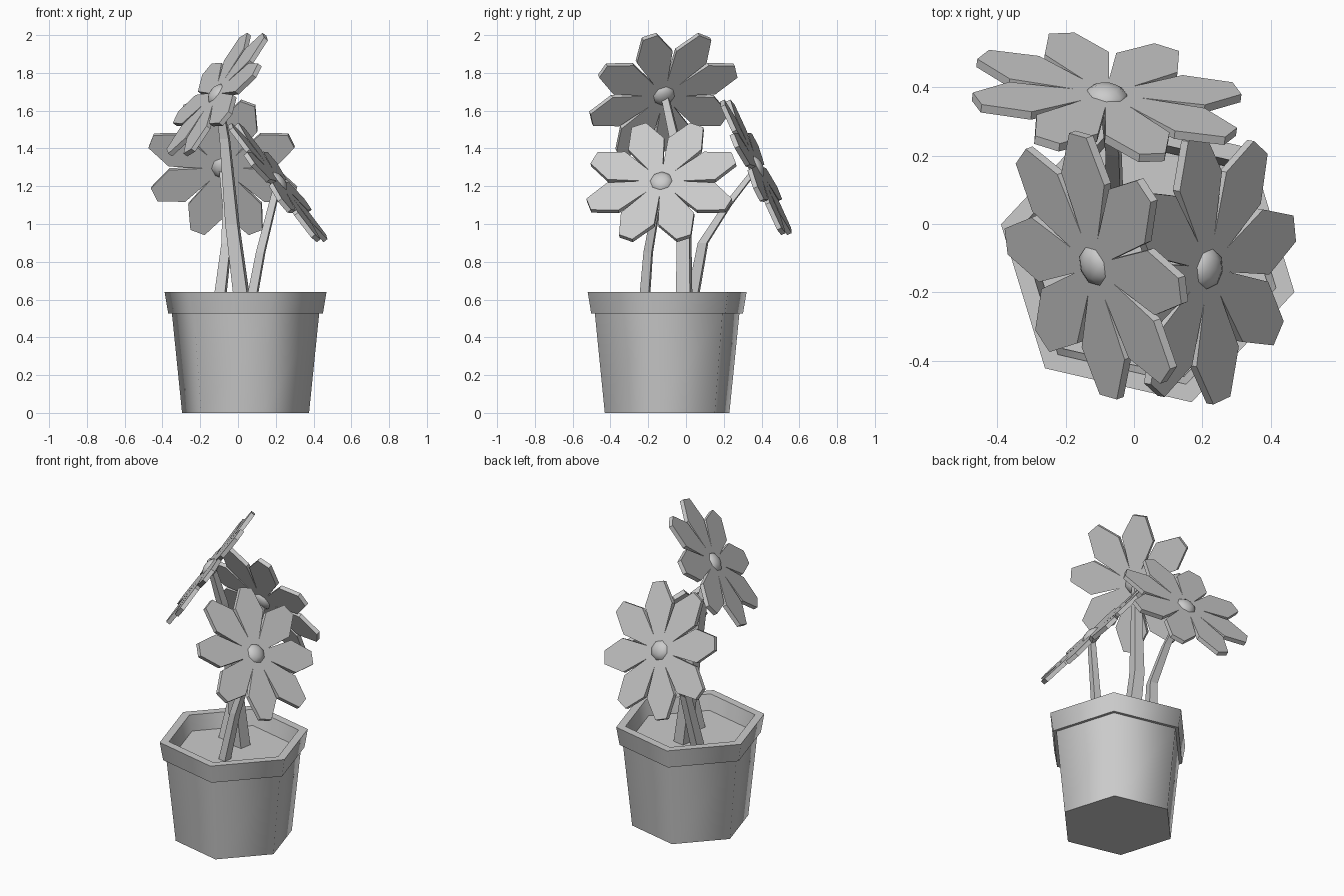
import bpy, bmesh, math
from mathutils import Vector, Matrix

if "Cube" in bpy.data.objects:
    bpy.data.objects.remove(bpy.data.objects["Cube"])


def make_object(name, bm, smooth=None):
    bmesh.ops.recalc_face_normals(bm, faces=bm.faces)
    me = bpy.data.meshes.new(name)
    bm.to_mesh(me)
    bm.free()
    ob = bpy.data.objects.new(name, me)
    bpy.context.collection.objects.link(ob)
    if smooth:
        bpy.ops.object.select_all(action='DESELECT')
        ob.select_set(True)
        bpy.context.view_layer.objects.active = ob
        bpy.ops.object.shade_smooth_by_angle(angle=math.radians(smooth))
    return ob


def bridge(bm, a, b):
    n = len(a)
    for i in range(n):
        j = (i + 1) % n
        bm.faces.new((a[i], a[j], b[j], b[i]))


def lathe(name, profile, centre, sides, turn):
    bm = bmesh.new()
    rings = []
    for r, z in profile:
        rings.append([bm.verts.new((
            centre[0] + r * math.cos(turn + i * math.tau / sides),
            centre[1] + r * math.sin(turn + i * math.tau / sides), z))
            for i in range(sides)])
    for a, b in zip(rings, rings[1:]):
        bridge(bm, a, b)
    bm.faces.new(rings[0])
    bm.faces.new(rings[-1])
    return make_object(name, bm, 65)


def stem(name, points, radii):
    # four-sided tapering tube
    bm = bmesh.new()
    rings = []
    for (x, y, z), r in zip(points, radii):
        rings.append([bm.verts.new((x + r * math.cos(a), y + r * math.sin(a), z))
                      for a in (math.radians(d) for d in (35, 125, 215, 305))])
    for a, b in zip(rings, rings[1:]):
        bridge(bm, a, b)
    bm.faces.new(rings[0])
    bm.faces.new(rings[-1])
    make_object(name, bm)


def flower(name, centre, normal):
    n = Vector(normal).normalized()
    up = Vector((0, 0, 1))
    v = (up - n * n.dot(up)).normalized()
    u = v.cross(n)
    frame = Matrix.Translation(centre) @ Matrix((u, v, n)).transposed().to_4x4()

    # eight petals, each an extruded six-sided outline
    outline = [(0.04, -0.02), (0.27, -0.1), (0.405, -0.04),
               (0.405, 0.04), (0.27, 0.1), (0.04, 0.02)]
    t = 0.013
    bm = bmesh.new()
    for k in range(8):
        rot = frame @ Matrix.Rotation(math.radians(22.5 + 45 * k), 4, 'Z')
        low = [bm.verts.new(rot @ Vector((x, y, -t))) for x, y in outline]
        top = [bm.verts.new(rot @ Vector((x, y, t))) for x, y in outline]
        bridge(bm, low, top)
        bm.faces.new(low[::-1])
        bm.faces.new(top)
    make_object(name + "_petals", bm)

    # flattened centre
    bm = bmesh.new()
    bmesh.ops.create_uvsphere(bm, u_segments=8, v_segments=6, radius=0.065,
                              matrix=frame @ Matrix.Diagonal((1, 1, 0.6, 1)))
    make_object(name + "_centre", bm, 60)


# hexagonal pot with rim, and soil
POT, TURN = (0.04, -0.10), math.radians(-13)
lathe("pot", [(0.345, 0), (0.40, 0.525), (0.42, 0.525), (0.44, 0.64),
              (0.385, 0.64), (0.355, 0.5)], POT, 6, TURN)
lathe("soil", [(0.355, 0.51), (0.362, 0.545)], POT, 6, TURN)

# flower heads
flower("right_flower", (0.21, -0.13, 1.22), (0.78, -0.12, 0.61))
flower("back_flower", (-0.08, 0.37, 1.30), (0.12, 0.90, 0.42))
flower("tall_flower", (-0.11, -0.12, 1.685), (-0.77, -0.28, 0.57))

# stems
stem("right_stem", [(0.06, -0.225, 0.53), (0.12, -0.20, 0.85),
                    (0.19, -0.15, 1.13), (0.21, -0.135, 1.21)],
     [0.036, 0.031, 0.026, 0.024])
stem("back_stem", [(-0.105, 0.02, 0.53), (-0.06, 0.09, 0.90),
                   (-0.06, 0.22, 1.10), (-0.08, 0.36, 1.28)],
     [0.042, 0.034, 0.028, 0.024])
stem("tall_stem", [(0.03, -0.01, 0.53), (-0.03, -0.01, 1.0),
                   (-0.07, -0.06, 1.45), (-0.105, -0.11, 1.67)],
     [0.055, 0.046, 0.034, 0.026])
